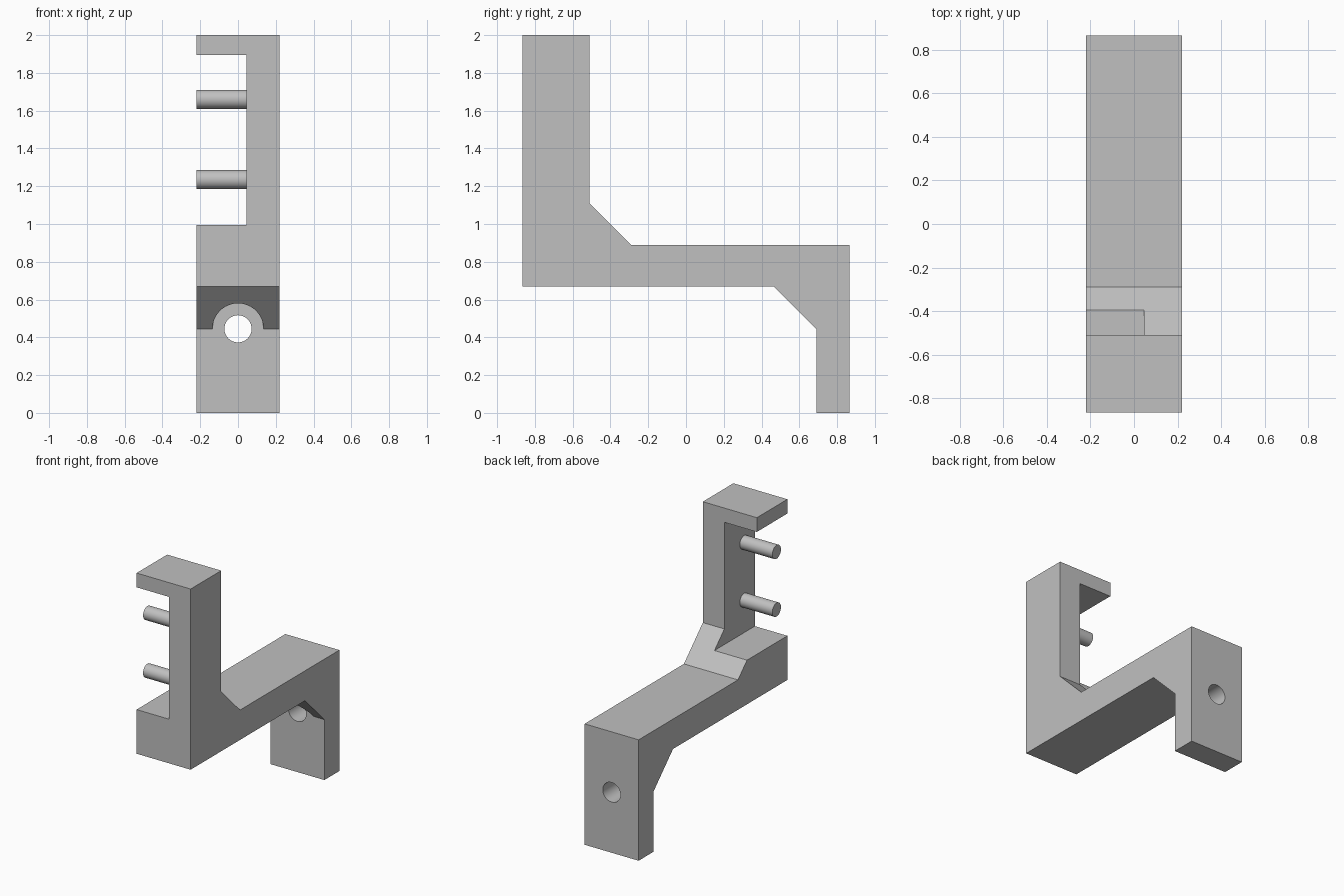
import bpy, bmesh
from math import radians
from mathutils import Matrix

default = bpy.data.objects.get("Cube")
if default:
    bpy.data.objects.remove(default, do_unlink=True)

grey = bpy.data.materials.new("plain grey")
grey.use_nodes = True
colour = (0.53, 0.53, 0.53, 1)
grey.diffuse_color = colour
grey.node_tree.nodes["Principled BSDF"].inputs["Base Color"].default_value = colour

HALF = 0.22        # half the bracket width
WALL = 0.045       # inner face of the side wall
HOLE_Z = 0.445


def add_object(name, bm):
    bmesh.ops.recalc_face_normals(bm, faces=bm.faces)
    mesh = bpy.data.meshes.new(name)
    bm.to_mesh(mesh)
    bm.free()
    mesh.materials.append(grey)
    obj = bpy.data.objects.new(name, mesh)
    bpy.context.collection.objects.link(obj)
    return obj


def cylinder(name, radius, start, end, axis, centre):
    """Cylinder along x or y between start and end."""
    bm = bmesh.new()
    turn = Matrix.Rotation(radians(90), 4, "Y" if axis == "x" else "X")
    mid = (start + end) / 2
    place = (mid, *centre) if axis == "x" else (centre[0], mid, centre[1])
    bmesh.ops.create_cone(bm, cap_ends=True, segments=48, radius1=radius,
                          radius2=radius, depth=end - start,
                          matrix=Matrix.Translation(place) @ turn)
    return add_object(name, bm)


def smooth(obj):
    bpy.ops.object.select_all(action="DESELECT")
    obj.select_set(True)
    bpy.context.view_layer.objects.active = obj
    bpy.ops.object.shade_smooth_by_angle(angle=radians(30))


# Bracket: side profile (y, z) extruded across the width
profile = [(-0.865, 0.67), (0.465, 0.67), (0.69, 0.445), (0.69, 0),
           (0.865, 0), (0.865, 0.89), (-0.29, 0.89), (-0.51, 1.11),
           (-0.51, 2), (-0.865, 2)]
bm = bmesh.new()
face = bm.faces.new([bm.verts.new((-HALF, y, z)) for y, z in profile])
side = bmesh.ops.extrude_face_region(bm, geom=[face])["geom"]
bmesh.ops.translate(bm, vec=(2 * HALF, 0, 0),
                    verts=[v for v in side if isinstance(v, bmesh.types.BMVert)])
bracket = add_object("bracket", bm)

# Cutters: side recess, bolt hole and the counterbore through the brace
bm = bmesh.new()
bmesh.ops.create_cube(bm, size=1, matrix=Matrix.Translation((WALL - 0.5, -0.6, 1.445))
                      @ Matrix.Diagonal((1, 1, 0.9, 1)))
cutters = [add_object("recess_cutter", bm),
           cylinder("hole_cutter", 0.072, 0.3, 1, "y", (0, HOLE_Z)),
           cylinder("counterbore_cutter", 0.135, 0.3, 0.69, "y", (0, HOLE_Z))]
for cutter in cutters:
    cut = bracket.modifiers.new(cutter.name, "BOOLEAN")
    cut.operation = "DIFFERENCE"
    cut.solver = "EXACT"
    cut.object = cutter
bpy.context.view_layer.objects.active = bracket
for cutter in cutters:
    bpy.ops.object.modifier_apply(modifier=cutter.name)
    bpy.data.objects.remove(cutter, do_unlink=True)
smooth(bracket)

# Pegs reaching out from the side wall
for name, z in (("lower_peg", 1.235), ("upper_peg", 1.66)):
    smooth(cylinder(name, 0.05, -HALF, WALL + 0.01, "x", (-0.74, z)))
